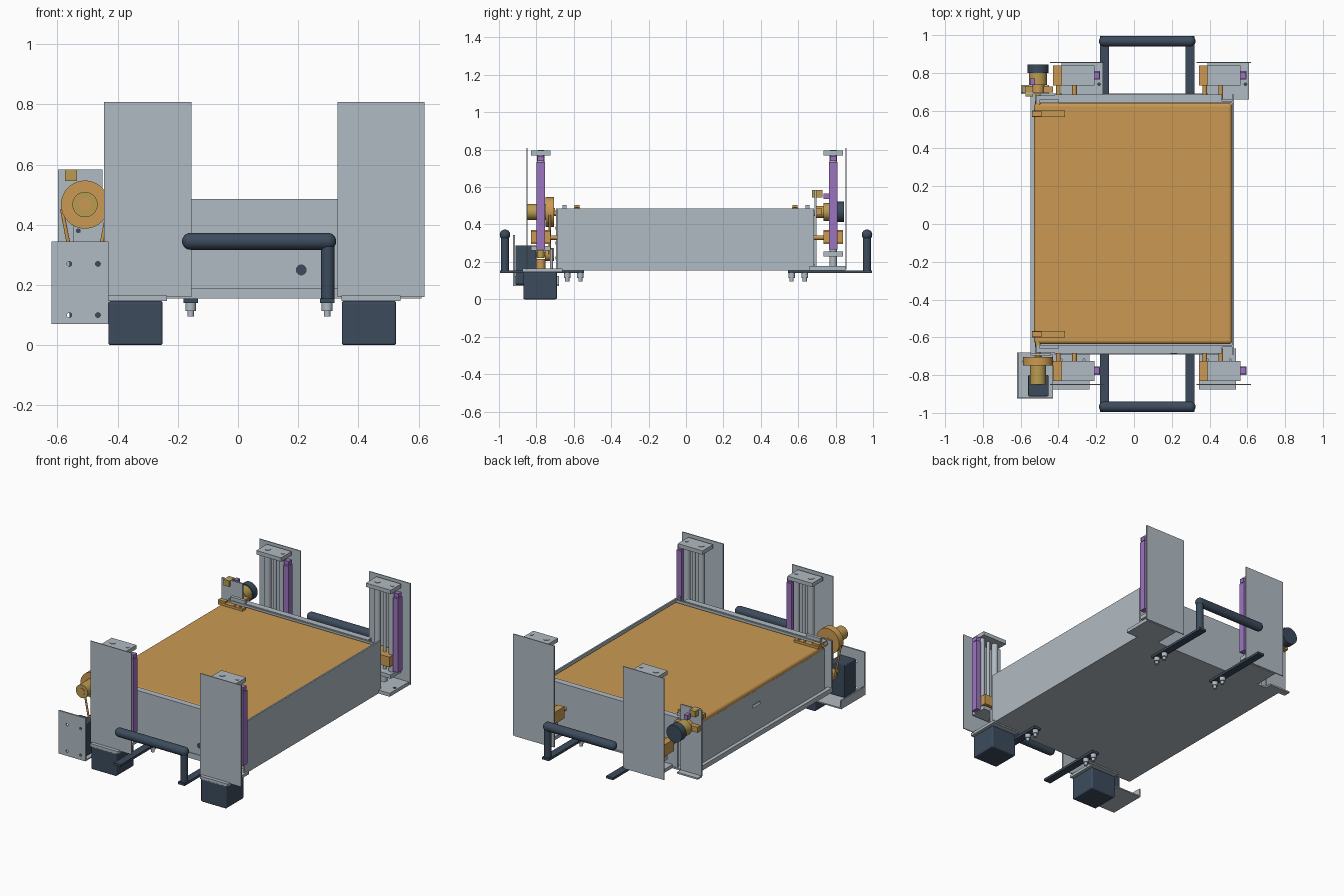
import bpy
import math
from mathutils import Vector

old = bpy.data.objects.get("Cube")
if old:
    bpy.data.objects.remove(old)


def material(name, rgb):
    lin = [((c / 255 + 0.055) / 1.055) ** 2.4 for c in rgb] + [1]
    m = bpy.data.materials.new(name)
    m.use_nodes = True
    m.diffuse_color = lin
    m.node_tree.nodes["Principled BSDF"].inputs["Base Color"].default_value = lin
    return m


SILVER = material("silver metal", (177, 187, 195))
ORANGE = material("orange", (203, 154, 83))
GOLD = material("gold", (186, 156, 82))
NAVY = material("dark navy", (60, 75, 92))
PURPLE = material("purple", (156, 116, 192))


def box(name, x, y, z, mat, bevel=0):
    """Box from (min, max) pairs."""
    lo, hi = zip(x, y, z)
    bpy.ops.mesh.primitive_cube_add(size=1, location=(Vector(lo) + Vector(hi)) / 2)
    ob = bpy.context.object
    ob.name = name
    ob.scale = Vector(hi) - Vector(lo)
    bpy.ops.object.transform_apply(location=False, rotation=False, scale=True)
    ob.data.materials.append(mat)
    if bevel:
        mod = ob.modifiers.new("edge", 'BEVEL')
        mod.width, mod.segments = bevel, 3
    return ob


def rod(name, a, b, r, mat):
    """Cylinder from point a to point b."""
    a, b = Vector(a), Vector(b)
    bpy.ops.mesh.primitive_cylinder_add(vertices=32, radius=r, depth=(b - a).length,
                                        location=(a + b) / 2)
    ob = bpy.context.object
    ob.name = name
    ob.rotation_euler = (b - a).to_track_quat('Z', 'Y').to_euler()
    ob.data.materials.append(mat)
    bpy.ops.object.shade_smooth_by_angle(angle=math.radians(35))
    return ob


def yrod(name, x, z, y0, y1, r, mat):
    return rod(name, (x, y0, z), (x, y1, z), r, mat)


def drill(target, cutter):
    mod = target.modifiers.new("hole", 'BOOLEAN')
    mod.operation, mod.object, mod.solver = 'DIFFERENCE', cutter, 'EXACT'
    cutter.hide_render = True
    cutter.hide_set(True)


# Tub: floor, side panels, end panels and lower ledge
box("tub_floor", (-0.53, 0.53), (-0.69, 0.69), (0.155, 0.165), SILVER)
box("left_panel", (0.52, 0.53), (-0.69, 0.685), (0.16, 0.485), SILVER)
right_panel = box("right_panel", (-0.525, -0.515), (-0.65, 0.65), (0.16, 0.445), SILVER)
box("right_ledge", (-0.548, -0.52), (-0.69, 0.69), (0.155, 0.185), SILVER)
slot = box("slot_cutter", (-0.6, -0.518), (0.0, 0.08), (0.34, 0.36), SILVER, 0.008)
drill(right_panel, slot)
for s, side in ((-1, "front"), (1, "back")):
    def ys(a, b):
        return tuple(sorted((s * a, s * b)))
    box(side + "_end_panel", (-0.52, 0.52), ys(0.64, 0.65), (0.16, 0.48), SILVER)
    box(side + "_outer_panel", (-0.42, 0.465), ys(0.675, 0.685), (0.16, 0.485), SILVER)
    box(side + "_top_flange", (-0.52, 0.465), ys(0.645, 0.68), (0.477, 0.485), SILVER)
    box(side + "_rim_tab", (-0.5, -0.4), ys(0.64, 0.66), (0.485, 0.505), SILVER)
    # Orange belt clips with screw heads
    box(side + "_belt_clip", (-0.54, -0.365), ys(0.567, 0.6), (0.474, 0.49), ORANGE)
    box(side + "_clip_ridge", (-0.54, -0.49), ys(0.57, 0.597), (0.49, 0.503), ORANGE)
    for x in (-0.43, -0.39):
        rod(side + "_clip_screw", (x, s * 0.583, 0.488), (x, s * 0.583, 0.494), 0.008, GOLD)
yrod("front_panel_hole", 0.21, 0.25, -0.688, -0.684, 0.018, NAVY)
box("front_seam_strip", (-0.42, 0.465), (-0.69, -0.684), (0.16, 0.19), SILVER)

# Conveyor belt with rounded edges over its rollers
belt = box("conveyor_belt", (-0.53, 0.52), (-0.635, 0.64), (0.435, 0.475), ORANGE)
mod = belt.modifiers.new("rounded", 'BEVEL')
mod.width, mod.segments, mod.affect = 0.019, 5, 'EDGES'
yrod("drive_shaft", -0.508, 0.46, -0.72, 0.74, 0.014, ORANGE)


# Four vertical lift stages
def lift(x, s, label):
    front = s < 0
    yc = -0.777 if front else 0.787
    yw = -0.85 if front else 0.855
    n = label + "_"
    box(n + "tall_plate", (x - 0.06, x + 0.23), (yw - 0.003, yw + 0.003), (0.16, 0.808), SILVER)
    box(n + "top_plate", (x, x + 0.175), (yc - 0.053, yc + 0.053), (0.77, 0.795), SILVER)
    z0 = 0.26 if front else 0.23
    box(n + "bottom_plate", (x, x + 0.175), (yc - 0.053, yc + 0.053), (z0, z0 + 0.025), SILVER)
    for dx, r in ((0.045, 0.02), (0.147, 0.02), (0.096, 0.01)):
        rod(n + "guide_rod", (x + dx, yc, z0), (x + dx, yc, 0.78), r, SILVER)
    for dx, r in ((0.045, 0.018), (0.15, 0.01)):
        rod(n + "cap_screw", (x + dx, yc, 0.79), (x + dx, yc, 0.798), r, SILVER)
    # Purple sensor rail
    box(n + "rail", (x + 0.17, x + 0.205), (yc - 0.022, yc + 0.022), (0.265, 0.735), PURPLE)
    box(n + "rail_cap", (x + 0.172, x + 0.203), (yc - 0.017, yc + 0.017), (0.74, 0.765), PURPLE)
    # Carriage with the arms that reach the tub
    box(n + "carriage", (x - 0.045, x + 0.165), (yc - 0.053, yc + 0.053), (0.3, 0.365), ORANGE)
    box(n + "carriage_side", (x - 0.045, x), (yc - 0.053, yc + 0.053), (0.295, 0.37), ORANGE)
    for dx in (-0.015, 0.07):
        yrod(n + "arm", x + dx, 0.33, s * 0.66, s * 0.76, 0.012, ORANGE)
    if front:
        box(n + "base", (x - 0.047, x + 0.15), (-0.875, -0.66), (0.147, 0.165), SILVER)
        box(n + "motor", (x - 0.045, x + 0.135), (-0.87, -0.69), (0, 0.147), NAVY, 0.008)
        rod(n + "coupling", (x + 0.06, yc, 0.165), (x + 0.06, yc, 0.215), 0.025, ORANGE)
        rod(n + "coupling_top", (x + 0.06, yc, 0.222), (x + 0.06, yc, 0.262), 0.02, GOLD)
        for dx in (0, 0.12):
            rod(n + "standoff", (x + dx, -0.72, 0.16), (x + dx, -0.72, 0.27), 0.008, SILVER)
    else:
        box(n + "base", (x, x + 0.22), (0.66, 0.853), (0.155, 0.177), SILVER)
        rod(n + "foot", (x + 0.09, yc, 0.17), (x + 0.09, yc, 0.235), 0.02, SILVER)
        rod(n + "base_hole", (x + 0.2, 0.74, 0.176), (x + 0.2, 0.74, 0.179), 0.01, NAVY)


for s, end in ((-1, "front"), (1, "back")):
    lift(-0.385, s, end + "_right_lift")
    lift(0.39, s, end + "_left_lift")

# Carrying handles: bar, single post, two straps with bolts
for s, end in ((-1, "front"), (1, "back")):
    yh = s * 0.968
    yrange = tuple(sorted((s * 0.545, s * 0.995)))
    rod(end + "_handle_bar", (-0.158, yh, 0.345), (0.298, yh, 0.345), 0.028, NAVY)
    for x in (-0.158, 0.298):
        bpy.ops.mesh.primitive_uv_sphere_add(segments=24, ring_count=12, radius=0.028,
                                             location=(x, yh, 0.345))
        ball = bpy.context.object
        ball.name = end + "_handle_end"
        ball.data.materials.append(NAVY)
        bpy.ops.object.shade_smooth()
    rod(end + "_handle_post", (0.298, yh, 0.14), (0.298, yh, 0.345), 0.022, NAVY)
    for x in (-0.157, 0.296):
        box(end + "_handle_strap", (x - 0.024, x + 0.024), yrange, (0.14, 0.155), NAVY)
        for y in (0.565, 0.635):
            rod(end + "_bolt_nut", (x, s * y, 0.114), (x, s * y, 0.14), 0.018, SILVER)
            rod(end + "_bolt_tip", (x, s * y, 0.095), (x, s * y, 0.116), 0.011, SILVER)

# Front drive: bracket, motor, pulleys and belt
bracket = box("drive_bracket", (-0.62, -0.43), (-0.925, -0.915), (0.07, 0.345), SILVER)
for x in (-0.56, -0.465):
    for z in (0.1, 0.27):
        drill(bracket, yrod("bracket_hole_cutter", x, z, -0.95, -0.89, 0.008, SILVER))
box("bracket_floor", (-0.62, -0.43), (-0.92, -0.68), (0.07, 0.078), SILVER)
box("bracket_lip", (-0.62, -0.612), (-0.92, -0.68), (0.07, 0.125), SILVER)
box("drive_motor", (-0.56, -0.452), (-0.912, -0.8), (0.08, 0.288), NAVY, 0.005)
box("drive_end_plate", (-0.548, -0.44), (-0.695, -0.685), (0.155, 0.485), SILVER)
for z in (0.22, 0.3, 0.38):
    yrod("end_plate_hole", -0.53, z, -0.697, -0.694, 0.008, NAVY)
PX, PZ = -0.508, 0.467
yrod("large_pulley", PX, PZ, -0.75, -0.705, 0.08, ORANGE)
yrod("pulley_hub", PX, PZ, -0.85, -0.75, 0.042, GOLD)
yrod("hub_core", PX, PZ, -0.853, -0.7, 0.02, ORANGE)
yrod("small_pulley", PX, 0.24, -0.755, -0.705, 0.035, ORANGE)
yrod("motor_shaft", PX, 0.24, -0.81, -0.75, 0.012, GOLD)
for s in (-1, 1):
    rod("drive_belt", (PX + s * 0.077, -0.728, PZ - 0.015), (PX + s * 0.036, -0.728, 0.24),
        0.006, ORANGE)

# Back encoder: bracket plate, hub, knob and sensor
box("encoder_plate", (-0.597, -0.45), (0.687, 0.697), (0.16, 0.583), SILVER)
box("encoder_foot", (-0.597, -0.45), (0.69, 0.735), (0.155, 0.165), SILVER)
box("encoder_arm", (-0.59, -0.43), (0.697, 0.728), (0.45, 0.485), ORANGE)
box("encoder_block", (-0.575, -0.535), (0.675, 0.73), (0.545, 0.583), GOLD)
yrod("encoder_boss", PX, PZ, 0.695, 0.74, 0.033, ORANGE)
yrod("encoder_hub", PX, PZ, 0.735, 0.8, 0.048, GOLD)
yrod("encoder_knob", PX, PZ, 0.8, 0.845, 0.055, NAVY)
box("encoder_sensor", (-0.55, -0.525), (0.735, 0.77), (0.535, 0.565), PURPLE)
